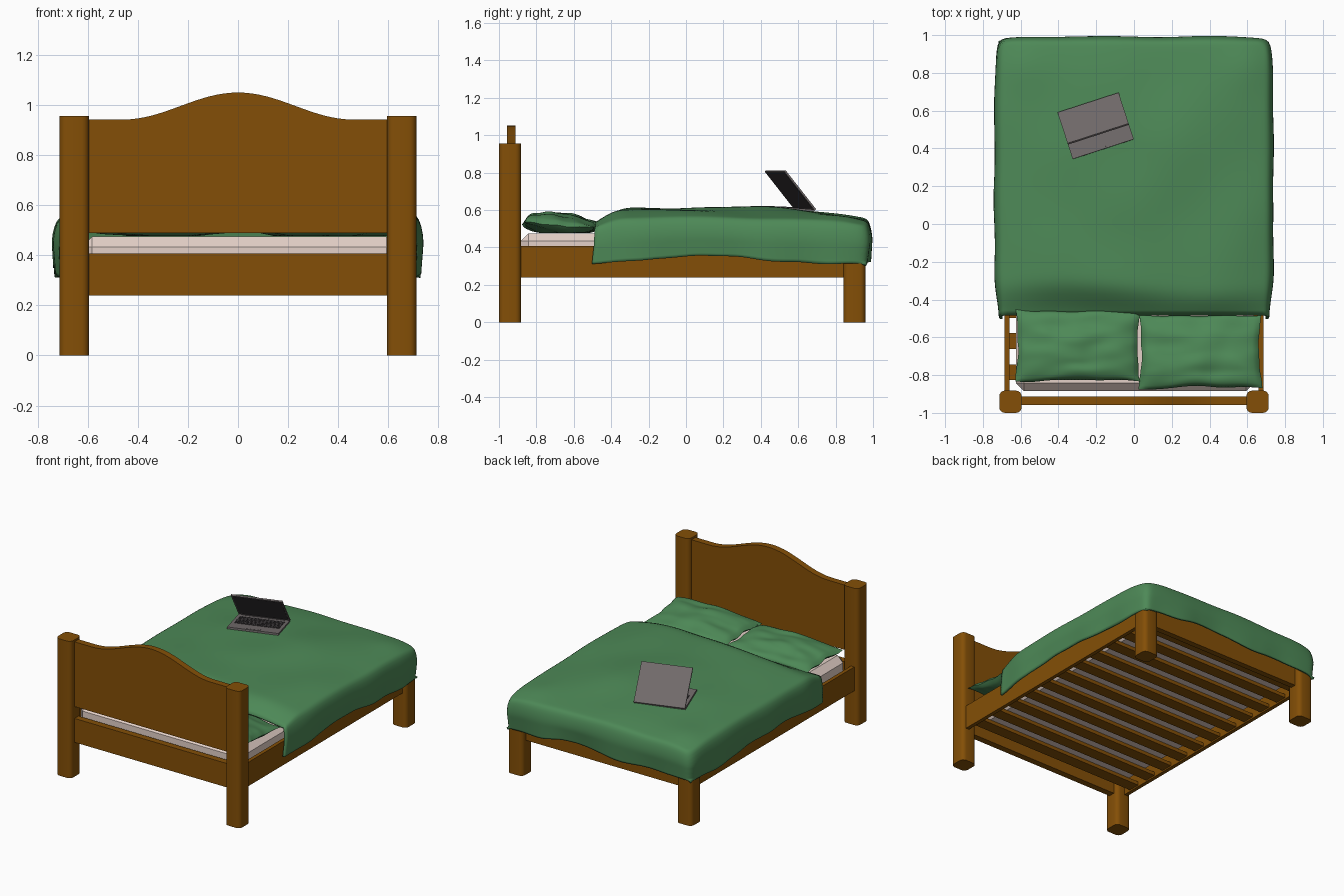
import bpy, bmesh, math
from mathutils import Matrix, Vector, noise

if "Cube" in bpy.data.objects:
    bpy.data.objects.remove(bpy.data.objects["Cube"])


def material(name, rgb):
    m = bpy.data.materials.new(name)
    m.diffuse_color = (*rgb, 1)
    m.use_nodes = True
    m.node_tree.nodes["Principled BSDF"].inputs["Base Color"].default_value = m.diffuse_color
    return m


WOOD = material("wood", (0.23, 0.078, 0.002))
GREEN = material("green_cloth", (0.075, 0.25, 0.095))
CREAM = material("mattress_cloth", (0.78, 0.64, 0.58))
GREY = material("laptop_grey", (0.17, 0.15, 0.15))
DARK = material("laptop_dark", (0.045, 0.04, 0.043))


def finish(name, bm, mat, smooth=None, matrix=None):
    bmesh.ops.recalc_face_normals(bm, faces=bm.faces)
    me = bpy.data.meshes.new(name)
    bm.to_mesh(me)
    bm.free()
    me.materials.append(mat)
    ob = bpy.data.objects.new(name, me)
    bpy.context.collection.objects.link(ob)
    if matrix:
        ob.matrix_world = matrix
    if smooth:
        bpy.ops.object.select_all(action='DESELECT')
        ob.select_set(True)
        bpy.context.view_layer.objects.active = ob
        bpy.ops.object.shade_smooth_by_angle(angle=math.radians(smooth))
    return ob


def add_box(bm, lo, hi):
    lo, hi = Vector(lo), Vector(hi)
    m = Matrix.Translation((lo + hi) / 2) @ Matrix.Diagonal((*(hi - lo), 1))
    bmesh.ops.create_cube(bm, size=1, matrix=m)


def box(name, lo, hi, mat, matrix=None):
    bm = bmesh.new()
    add_box(bm, lo, hi)
    return finish(name, bm, mat, None, matrix)


def smoothstep(a, b, t):
    t = max(0, min(1, (t - a) / (b - a)))
    return t * t * (3 - 2 * t)


# Posts with rounded vertical edges
def post(name, x, y, height):
    bm = bmesh.new()
    add_box(bm, (x - 0.059, y - 0.059, 0), (x + 0.059, y + 0.059, height))
    upright = [e for e in bm.edges if abs(e.verts[0].co.z - e.verts[1].co.z) > 0.1]
    bmesh.ops.bevel(bm, geom=upright, offset=0.03, segments=4, profile=0.5, affect='EDGES')
    finish(name, bm, WOOD, 40)


for side, s in (("left", -1), ("right", 1)):
    post(side + "_head_post", s * 0.654, -0.941, 0.957)
    post(side + "_foot_post", s * 0.654, 0.9, 0.49)
    box(side + "_side_rail", (s * 0.672 - 0.013, -0.9, 0.24), (s * 0.672 + 0.013, 0.86, 0.407), WOOD)

# Head and foot rails
box("head_rail", (-0.61, -0.957, 0.24), (0.61, -0.912, 0.407), WOOD)
box("foot_rail", (-0.61, 0.88, 0.24), (0.61, 0.92, 0.407), WOOD)

# Headboard panel with an arched top
bm = bmesh.new()
pts = [(-0.61, 0.49), (0.61, 0.49), (0.61, 0.943)]
for i in range(33):
    x = 0.46 - 0.92 * i / 32
    pts.append((x, 0.943 + 0.054 * (1 + math.cos(math.pi * x / 0.46))))
pts.append((-0.61, 0.943))
face = bm.faces.new([bm.verts.new((x, -0.957, z)) for x, z in pts])
ext = bmesh.ops.extrude_face_region(bm, geom=[face])
bmesh.ops.translate(bm, vec=(0, 0.045, 0), verts=[v for v in ext["geom"] if isinstance(v, bmesh.types.BMVert)])
finish("headboard", bm, WOOD, 30)

# Slats
bm = bmesh.new()
for i in range(11):
    y = -0.785 + 0.165 * i
    add_box(bm, (-0.66, y - 0.042, 0.25), (0.66, y + 0.042, 0.275))
finish("slats", bm, WOOD)

# Mattress with chamfered edges
bm = bmesh.new()
add_box(bm, (-0.625, -0.885, 0.276), (0.635, 0.875, 0.476))
bmesh.ops.bevel(bm, geom=bm.edges[:], offset=0.042, segments=1, affect='EDGES')
finish("mattress", bm, CREAM)


# Pillows: two domed grids joined at the seam
def pillow(name, cx, cy, hx, hy, seed):
    bm = bmesh.new()
    n = 36
    for s in (1, -1):
        new = bmesh.ops.create_grid(bm, x_segments=n, y_segments=n, size=1)["verts"]
        for v in new:
            a, b = v.co.x, v.co.y
            dome = max(0, (1 - a * a) * (1 - b * b)) ** 0.45
            crease = noise.noise(Vector((a * 1.8, b * 2.6, seed + s)))
            seam = noise.noise(Vector((a * 2, b * 2, seed + 9)))
            v.co.x = cx + hx * a * (0.96 + 0.04 * b * b) + 0.008 * seam
            v.co.y = cy + hy * b * (0.96 + 0.04 * a * a) + 0.012 * seam
            z = 0.522 + 0.015 * seam - 0.008 * b
            z += dome * (0.058 - 0.018 * b + 0.014 * crease if s > 0 else -0.05)
            v.co.z = max(0.478, z)
    bmesh.ops.remove_doubles(bm, verts=bm.verts, dist=0.0005)
    finish(name, bm, GREEN, 70)


pillow("left_pillow", -0.298, -0.643, 0.33, 0.19, 3.1)
pillow("right_pillow", 0.352, -0.675, 0.325, 0.197, 7.7)


# Blanket: top surface, then sides and foot draped over the edge
def blanket_top(x, y):
    z = 0.611 - 0.052 * abs(x / 0.7) ** 3 - 0.17 * max(0, y - 0.38) ** 2
    z += 0.022 * math.exp(-((abs(x) - 0.62) ** 2 + (y - 0.86) ** 2) / 0.02)
    z += 0.016 * noise.noise(Vector((x * 2.5, y * 2.5, 4.0)))
    head = 0.505 - 0.012 * abs(x)
    return head + (z - head) * smoothstep(-0.54, -0.32, y + 0.03 * math.sin(4 * x))


bm = bmesh.new()
NU, NV, EDGE = 100, 70, 0.72
Y0, LENGTH, HALF = -0.485, 1.428, 0.69
rows = []
for j in range(NV + 1):
    row = []
    for i in range(NU + 1):
        u, v = -1 + 2 * i / NU, j / NV
        m = max(abs(u), v)
        k = max(m, EDGE)
        x, y = HALF * u / k, Y0 + LENGTH * v / k
        z = blanket_top(x, y)
        if m > EDGE:
            t = (m - EDGE) / (1 - EDGE)
            a = min(1, t / 0.45) * math.pi / 2
            wave = 0.016 * noise.noise(Vector((x * 4, y * 4, 1.0))) * t
            out = 0.051 * math.sin(a) - 0.022 * max(0, t - 0.4) + wave
            out *= 0.5 + 0.5 * smoothstep(-0.5, -0.25, y)
            hem = 0.333 + 0.022 * math.cos((y - 0.12) * 4.83)
            hem += 0.012 * noise.noise(Vector((x * 5, y * 5, 8.0)))
            if v > abs(u):
                hem += 0.02 * (1 - (x / HALF) ** 2) * (1 + math.sin(8 * x))
            z -= 0.075 * (1 - math.cos(a))
            z += (hem - z) * max(0, (t - 0.2) / 0.8) ** 1.2
            corner = min(abs(u), v) / m
            out *= 1 - 0.3 * corner ** 12
            x += math.copysign(out * (abs(u) / m) ** 10, u)
            y += out * (v / m) ** 10
            y -= 0.018 * t * (1 - v / m) ** 8
        row.append(bm.verts.new((x, y, z)))
    rows.append(row)
for j in range(NV):
    for i in range(NU):
        bm.faces.new((rows[j][i], rows[j][i + 1], rows[j + 1][i + 1], rows[j + 1][i]))
inner = [v for r in rows[1:-1] for v in r[1:-1]]
for _ in range(4):
    bmesh.ops.smooth_vert(bm, verts=inner, factor=0.5, use_axis_x=True, use_axis_y=True, use_axis_z=True)
blanket = finish("blanket", bm, GREEN, 80)
sol = blanket.modifiers.new("thickness", 'SOLIDIFY')
sol.thickness = 0.014
sol.offset = -1

# Laptop, hinge at the local origin and keyboard towards -y
W, D = 0.17, 0.25
place = Matrix.Translation((-0.24, 0.633, 0.594)) @ Matrix.Rotation(math.radians(18), 4, 'Z')
base = place @ Matrix.Rotation(math.radians(-4.5), 4, 'X')
lid = place @ Matrix.Translation((0, 0, 0.008)) @ Matrix.Rotation(math.radians(-50.5), 4, 'X')
box("laptop_base", (-W, -D, -0.004), (W, 0, 0.009), GREY, base)
box("laptop_touchpad", (-0.045, -0.24, 0.009), (0.045, -0.178, 0.0102), GREY, base)
box("laptop_lid", (-W, -0.265, 0), (W, 0.005, 0.01), GREY, lid)
box("laptop_screen", (-W + 0.008, -0.257, -0.0015), (W - 0.008, -0.014, 0), DARK, lid)
bm = bmesh.new()
for r in range(5):
    for c in range(14):
        x, y = -0.15 + c * 0.3 / 14, -0.165 + r * 0.026
        add_box(bm, (x + 0.0015, y, 0.009), (x + 0.02, y + 0.022, 0.012))
finish("laptop_keys", bm, DARK, None, base)
bm = bmesh.new()
bmesh.ops.create_cone(bm, cap_ends=True, segments=16, radius1=0.006, radius2=0.006, depth=0.28,
                      matrix=Matrix.Translation((0, -0.004, 0.008)) @ Matrix.Rotation(math.pi / 2, 4, 'Y'))
finish("laptop_hinge", bm, DARK, 40, place)
